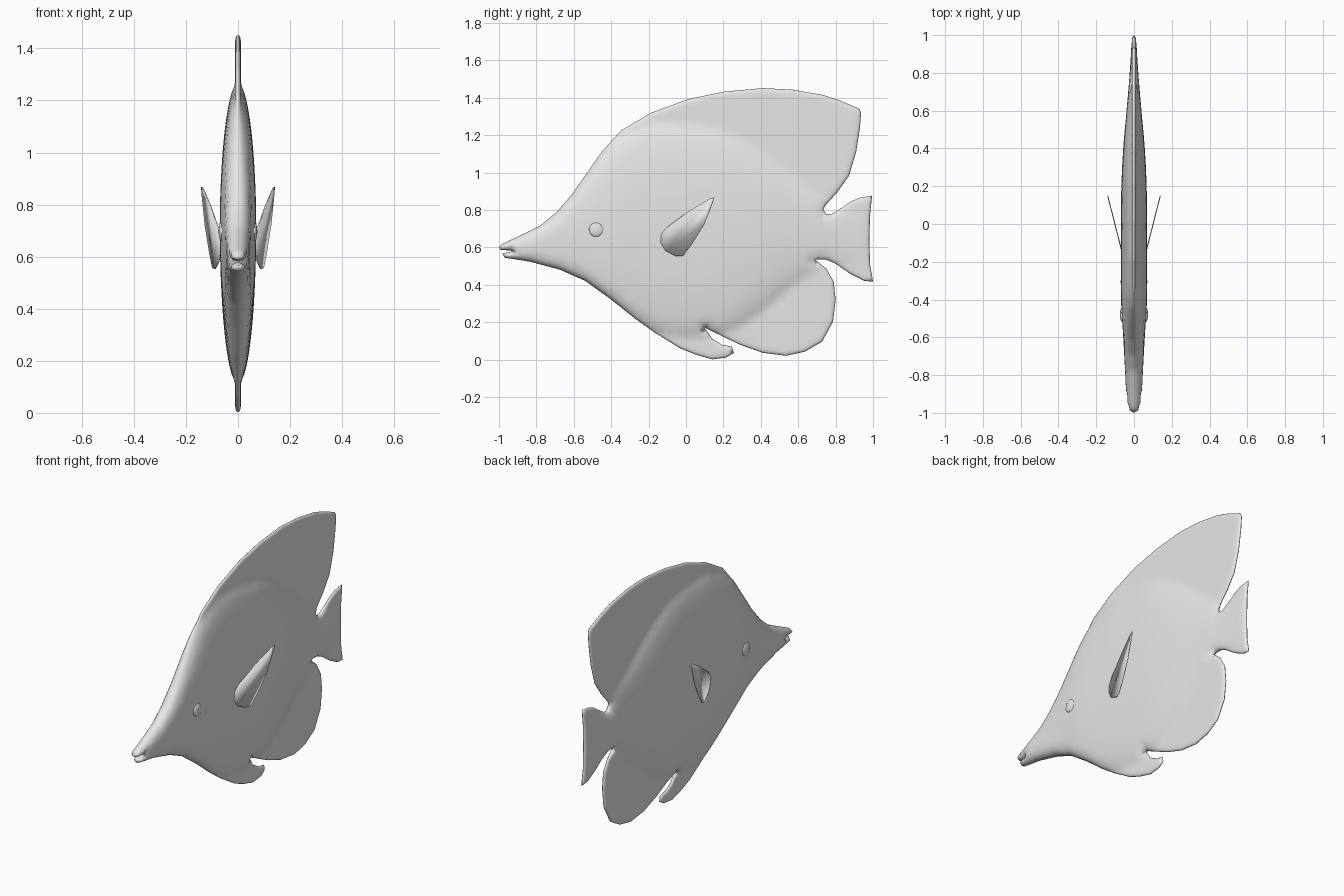
import bpy, bmesh, math
from mathutils import Vector, geometry

if "Cube" in bpy.data.objects:
    bpy.data.objects.remove(bpy.data.objects["Cube"])

grey = bpy.data.materials.new("light grey")
grey.diffuse_color = (0.8, 0.8, 0.8, 1)
grey.use_nodes = True
grey.node_tree.nodes["Principled BSDF"].inputs["Base Color"].default_value = grey.diffuse_color

# Side silhouette (y, z), clockwise from the upper lip
back = [(-1, .602), (-.98, .62), (-.866, .674), (-.78, .717), (-.695, .786), (-.615, .877),
        (-.54, .984), (-.45, 1.112), (-.348, 1.225), (-.187, 1.32), (.01, 1.393),
        (.203, 1.433), (.41, 1.452), (.567, 1.444), (.727, 1.417), (.824, 1.385)]
dorsal_end = [(.925, 1.342), (.936, 1.32), (.93, 1.24), (.91, 1.112), (.872, .984),
              (.813, .9), (.75, .83), (.733, .803), (.75, .78)]
tail = [(.78, .78), (.834, .813), (.88, .845), (.93, .866), (.995, .877), (.984, .775),
        (.98, .64), (.984, .51), (1, .417), (.952, .422), (.877, .46), (.80, .513), (.75, .535)]
anal_fin = [(.69, .535), (.75, .487), (.79, .417), (.80, .32), (.786, .203), (.727, .096),
            (.636, .043), (.535, .021), (.41, .037), (.289, .08), (.10, .171)]
belly = [(.14, .112), (.193, .08), (.246, .07), (.257, .037), (.214, .011), (.14, .002),
         (.053, .027), (-.03, .06), (-.166, .144), (-.273, .22), (-.406, .326), (-.54, .422),
         (-.674, .481), (-.834, .524), (-.968, .545), (-.984, .567), (-.92, .581), (-.992, .588)]
outline = [Vector(p) for p in back + dorsal_end + tail + anal_fin + belly]

# Body cross-sections every 0.2 along y from -1: top z, bottom z, half width
sections = [(.70, .47, .036), (.79, .44, .045), (.96, .37, .056), (1.16, .25, .068),
            (1.25, .16, .069), (1.25, .12, .068), (1.21, .14, .066), (1.10, .26, .056),
            (.95, .42, .038), (.82, .50, .020), (.80, .50, .006)]


def section_at(y):
    """Smoothly interpolated body section."""
    t = min(max((y + 1) / .2, 0), 9.999)
    i = int(t)
    t -= i
    a, b, c, d = (Vector(sections[min(max(k, 0), 10)]) for k in range(i - 1, i + 3))
    return b + (c - a) * t / 2 + (2 * a - 5 * b + 4 * c - d) * t * t / 2 \
        + (3 * b - a - 3 * c + d) * t ** 3 / 2


def resample(points, step):
    out = []
    for a, b in zip(points, points[1:] + points[:1]):
        n = max(1, round((b - a).length / step))
        out += [a.lerp(b, k / n) for k in range(n)]
    return out


def edge_distance(p):
    best = 9
    for a, b in zip(outline, outline[1:] + outline[:1]):
        q, t = geometry.intersect_point_line(p, a, b)
        q = a.lerp(b, min(max(t, 0), 1))
        best = min(best, (p - q).length)
    return best


def rounded(d, r):
    return math.sqrt(max(0, 1 - (1 - min(d / r, 1)) ** 2))


def half_width(p):
    """Plump body blended into thin fins, rounded off at the rim."""
    d = edge_distance(p)
    top, bottom, w = section_at(p.x)
    mid = .5 * (top + bottom)
    u = (p.y - mid) / (top - mid)
    body = w * math.sqrt(max(0, 1 - u * u)) * rounded(d, .05)
    fin = .011 * rounded(d, .025)
    return math.sqrt(body * body + fin * fin)


def finish(name, bm):
    me = bpy.data.meshes.new(name)
    bmesh.ops.recalc_face_normals(bm, faces=bm.faces)
    for f in bm.faces:
        f.smooth = True
    bm.to_mesh(me)
    bm.free()
    me.materials.append(grey)
    ob = bpy.data.objects.new(name, me)
    bpy.context.collection.objects.link(ob)
    return ob


# Body with dorsal, tail, anal and pelvic fins: inflated silhouette
rim = resample(outline, .025)
n = len(rim)
pts = list(rim)
for off in (.004, .012, .025):
    for i, p in enumerate(rim):
        t = (rim[(i + 1) % n] - rim[i - 1]).normalized()
        q = p + Vector((t.y, -t.x)) * off
        if edge_distance(q) > off * .8:
            pts.append(q)
for i in range(68):
    for j in range(50):
        q = Vector((-1 + .03 * (i + .5 * (j % 2)), .03 * j))
        if edge_distance(q) > .037:
            pts.append(q)
verts, _, faces, origin, _, _ = geometry.delaunay_2d_cdt(
    pts, [(i, (i + 1) % n) for i in range(n)], [], 1, 1e-5)
used = {i for f in faces for i in f}
bm = bmesh.new()
right, left = {}, {}
for i in used:
    p = verts[i]
    on_rim = any(k < n for k in origin[i])
    x = 0 if on_rim else half_width(p)
    right[i] = bm.verts.new((x, p.x, p.y))
    left[i] = right[i] if on_rim else bm.verts.new((-x, p.x, p.y))
for f in faces:
    bm.faces.new([right[i] for i in f])
    if any(left[i] != right[i] for i in f):
        bm.faces.new([left[i] for i in reversed(f)])
finish("body", bm)

# Pectoral fins and eyes on both sides
fin_shape = [(.15, .868), (.13, .862), (.02, .797), (-.10, .71), (-.15, .65), (-.11, .583),
             (-.053, .553), (-.016, .556), (.03, .615), (.096, .72), (.145, .845)]
for side, label in ((1, "right"), (-1, "left")):
    bm = bmesh.new()
    bm.faces.new([bm.verts.new((side * (.068 + .255 * (y + .13)), y, z)) for y, z in fin_shape])
    fin = finish(label + "_pectoral_fin", bm)
    sol = fin.modifiers.new("thickness", 'SOLIDIFY')
    sol.thickness, sol.offset = .005, 0

    bm = bmesh.new()
    bmesh.ops.create_uvsphere(bm, u_segments=24, v_segments=12, radius=.038)
    bmesh.ops.scale(bm, vec=(.3, 1, 1), verts=bm.verts)
    eye = finish(label + "_eye", bm)
    eye.location = (side * (half_width(Vector((-.48, .695))) - .002), -.48, .695)
